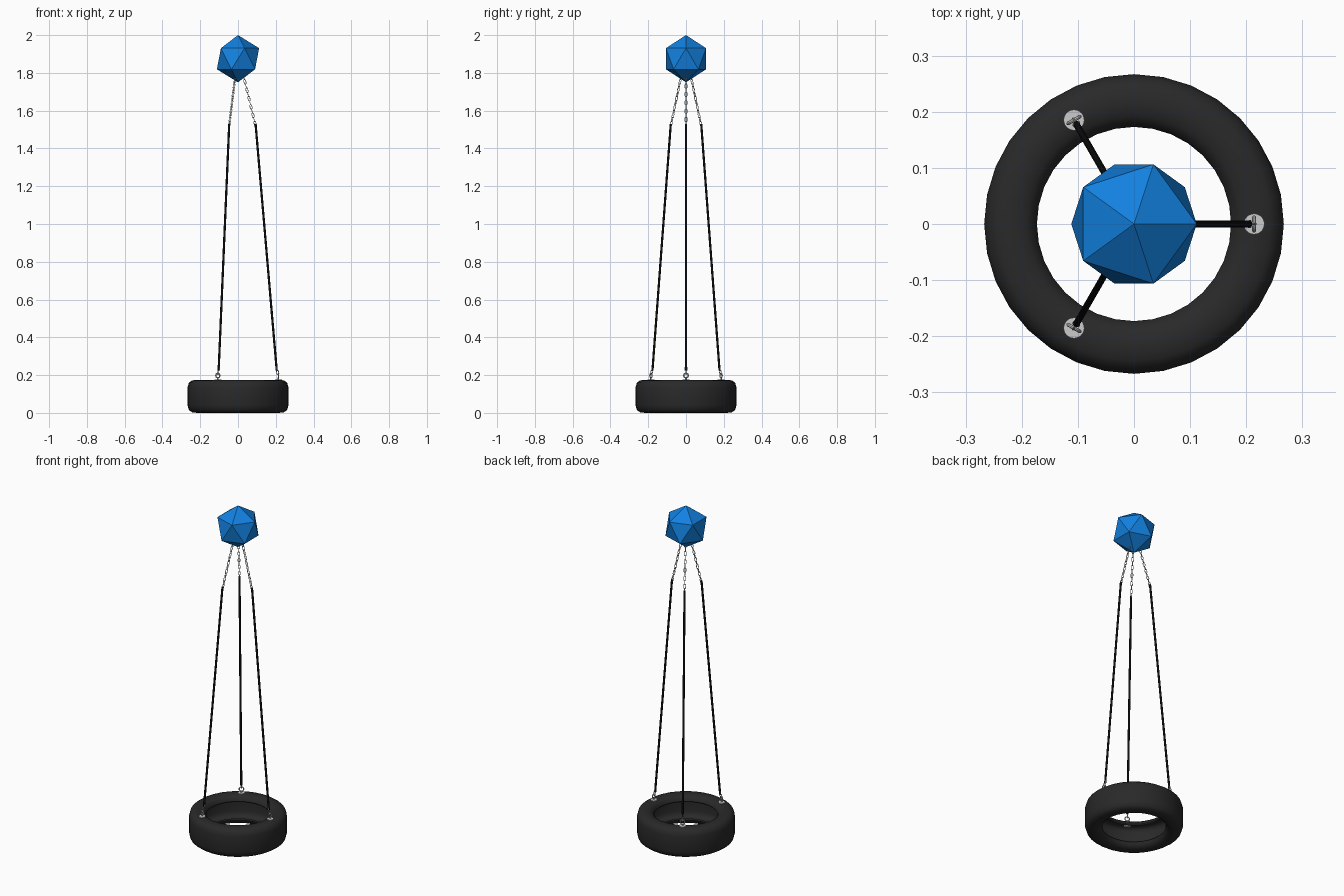
import bpy, bmesh, math
from mathutils import Vector, Matrix

if "Cube" in bpy.data.objects:
    bpy.data.objects.remove(bpy.data.objects["Cube"])

TAU = 2 * math.pi


def material(name, rgb):
    m = bpy.data.materials.new(name)
    m.diffuse_color = (*rgb, 1)
    m.use_nodes = True
    m.node_tree.nodes["Principled BSDF"].inputs["Base Color"].default_value = m.diffuse_color
    return m


def finish(bm, name, mat=None, smooth=True):
    bmesh.ops.recalc_face_normals(bm, faces=bm.faces)
    me = bpy.data.meshes.new(name)
    bm.to_mesh(me)
    bm.free()
    ob = bpy.data.objects.new(name, me)
    bpy.context.collection.objects.link(ob)
    if mat:
        me.materials.append(mat)
    if smooth:
        bpy.ops.object.select_all(action='DESELECT')
        ob.select_set(True)
        bpy.context.view_layer.objects.active = ob
        bpy.ops.object.shade_smooth_by_angle(angle=math.radians(40))
    return ob


def frame(origin, axis, side):
    """Matrix with z along axis and x as near to side as possible."""
    z = axis.normalized()
    y = z.cross(side).normalized()
    x = y.cross(z)
    return Matrix.Translation(origin) @ Matrix((x, y, z)).transposed().to_4x4()


def add_link(bm, mat, straight, radius, wire, n=12, m=6):
    """Stadium-shaped ring in the local xz plane."""
    rings = []
    for i in range(n):
        a = TAU * (i + 0.5) / n
        out = Vector((math.cos(a), 0, math.sin(a)))
        centre = out * radius + Vector((0, 0, math.copysign(straight / 2, out.z)))
        ring = []
        for j in range(m):
            b = TAU * j / m
            p = centre + out * wire * math.cos(b) + Vector((0, wire * math.sin(b), 0))
            ring.append(bm.verts.new(mat @ p))
        rings.append(ring)
    for i in range(n):
        r, s = rings[i], rings[(i + 1) % n]
        for j in range(m):
            k = (j + 1) % m
            bm.faces.new((r[j], s[j], s[k], r[k]))


def add_chain(bm, p, q, side, count):
    """Links from p to q, each turned a quarter from the last."""
    pitch = (q - p).length / count
    for i in range(count):
        c = p.lerp(q, (i + 0.5) / count)
        mat = frame(c, q - p, side) @ Matrix.Rotation(math.pi / 2 * (i % 2), 4, 'Z')
        add_link(bm, mat, pitch * 0.6, 0.0055, 0.0019)


def add_rod(bm, p, q, radius, sides):
    mat = frame((p + q) / 2, q - p, Vector((0.31, 0.95, 0.02)))
    bmesh.ops.create_cone(bm, cap_ends=True, segments=sides, radius1=radius,
                          radius2=radius, depth=(q - p).length, matrix=mat)


rubber = material("rubber", (0.022, 0.022, 0.022))
black = material("black", (0.005, 0.005, 0.005))
blue = material("blue", (0.006, 0.22, 0.75))

# tyre: hollow shell, open towards the hole, spun from a mirrored half profile
MID = 0.0875
half = [(0.267, 0.135), (0.260, 0.160), (0.243, 0.172), (0.215, 0.175),
        (0.192, 0.170), (0.178, 0.158), (0.173, 0.143), (0.178, 0.137),
        (0.190, 0.150), (0.215, 0.160), (0.238, 0.157), (0.250, 0.146),
        (0.254, 0.128)]
profile = half + [(r, 2 * MID - z) for r, z in reversed(half)]
bm = bmesh.new()
vs = [bm.verts.new((r, 0, z)) for r, z in profile]
es = [bm.edges.new((vs[i], vs[(i + 1) % len(vs)])) for i in range(len(vs))]
bmesh.ops.spin(bm, geom=vs + es, cent=(0, 0, 0), axis=(0, 0, 1),
               angle=TAU, steps=32, use_merge=False)
bmesh.ops.remove_doubles(bm, verts=bm.verts, dist=1e-4)
finish(bm, "tyre", rubber)

# faceted ball at the top
bm = bmesh.new()
bmesh.ops.create_icosphere(bm, subdivisions=1, radius=0.125,
                           matrix=Matrix.Translation((0, 0, 1.875)))
finish(bm, "top_ball", blue, smooth=False)

# three suspension lines
for n in range(3):
    a = TAU * n / 3
    radial = Vector((math.cos(a), math.sin(a), 0))
    tangent = Vector((-math.sin(a), math.cos(a), 0))

    def at(r, z):
        return radial * r + Vector((0, 0, z))

    # eye bolt with washers above and below the side wall
    bm = bmesh.new()
    add_rod(bm, at(0.214, 0.173), at(0.214, 0.178), 0.0185, 24)
    add_rod(bm, at(0.214, 0.156), at(0.214, 0.161), 0.0185, 24)
    add_rod(bm, at(0.214, 0.146), at(0.214, 0.188), 0.004, 10)
    add_rod(bm, at(0.214, 0.149), at(0.214, 0.156), 0.008, 6)
    add_link(bm, frame(at(0.214, 0.198), Vector((0, 0, 1)), tangent),
             0, 0.0125, 0.0033, 16, 8)
    finish(bm, f"eye_bolt_{n + 1}")

    # chain below and above the sleeve
    low, high = at(0.205, 0.225), at(0.093, 1.53)
    bm = bmesh.new()
    add_chain(bm, at(0.2125, 0.203), at(0.2035, 0.245), radial, 2)
    add_chain(bm, high - Vector((0, 0, 0.01)), at(0.018, 1.83), radial, 14)
    finish(bm, f"chain_{n + 1}")

    # sleeve
    bm = bmesh.new()
    add_rod(bm, low, high, 0.006, 12)
    finish(bm, f"sleeve_{n + 1}", black)
